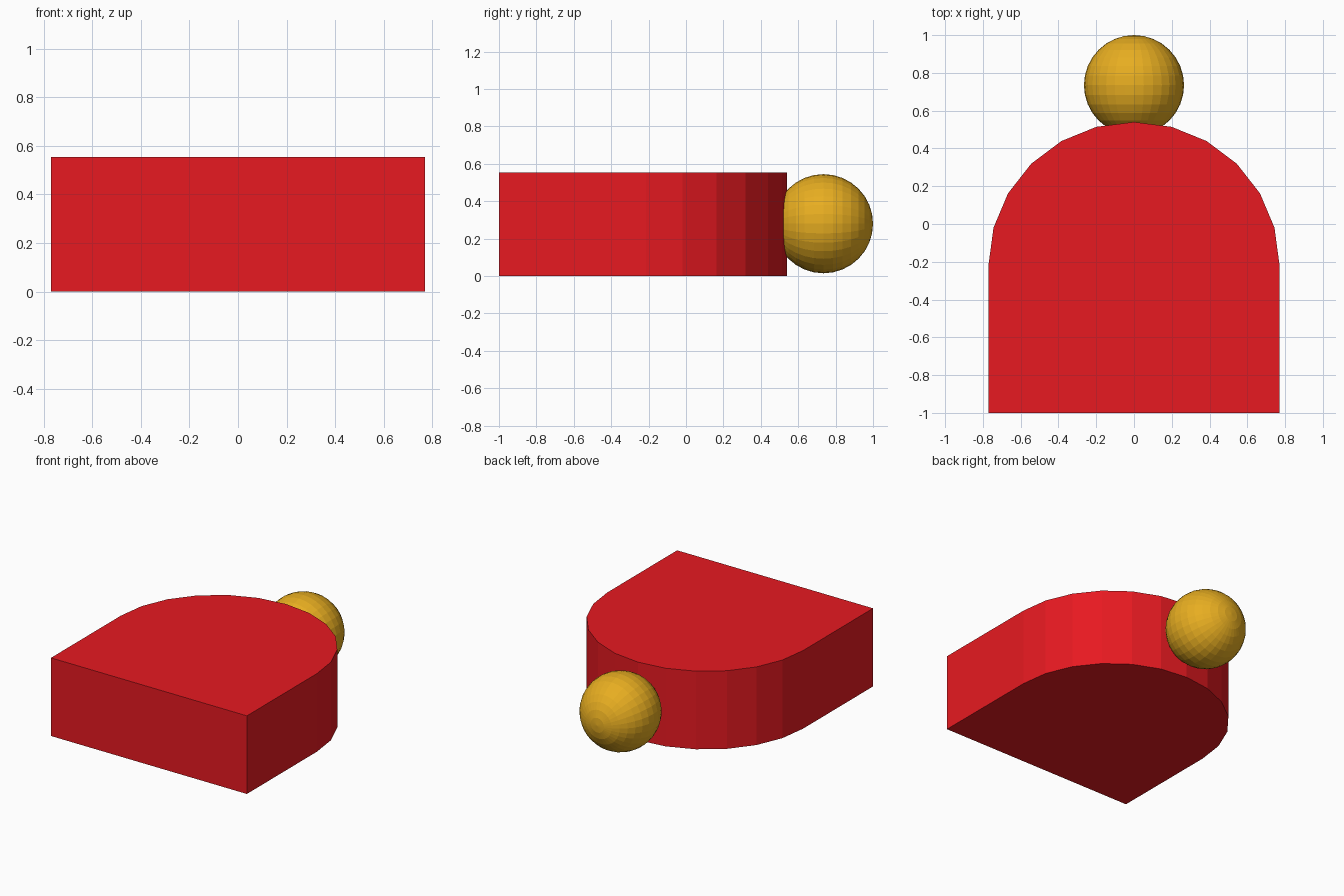
import bpy, bmesh
from math import sin, cos, pi, radians

if "Cube" in bpy.data.objects:
    bpy.data.objects.remove(bpy.data.objects["Cube"])


def paint(obj, name, color):
    mat = bpy.data.materials.new(name)
    mat.diffuse_color = color
    mat.use_nodes = True
    mat.node_tree.nodes["Principled BSDF"].inputs["Base Color"].default_value = mat.diffuse_color
    obj.data.materials.append(mat)


# Arched slab: straight sides and a 12-sided half-round back, extruded upwards
half_width, arc_y, arc_depth, height = 0.77, -0.215, 0.755, 0.555
outline = [(-half_width, -1), (half_width, -1)]
outline += [(half_width * cos(pi * i / 12), arc_y + arc_depth * sin(pi * i / 12))
            for i in range(13)]
bm = bmesh.new()
base = bm.faces.new([bm.verts.new((x, y, 0)) for x, y in outline])
top = bmesh.ops.extrude_face_region(bm, geom=[base], use_keep_orig=True)["geom"]
bmesh.ops.translate(bm, vec=(0, 0, height),
                    verts=[v for v in top if isinstance(v, bmesh.types.BMVert)])
bmesh.ops.recalc_face_normals(bm, faces=bm.faces)
mesh = bpy.data.meshes.new("arched_body")
bm.to_mesh(mesh)
bm.free()
body = bpy.data.objects.new("arched_body", mesh)
bpy.context.collection.objects.link(body)
paint(body, "red", (0.8, 0.01, 0.015, 1))

# Ball set into the middle of the rounded back, its pole facing backwards
bpy.ops.mesh.primitive_uv_sphere_add(segments=32, ring_count=16, radius=0.265,
                                     location=(0, 0.735, 0.28),
                                     rotation=(radians(-90), 0, 0))
ball = bpy.context.object
ball.name = "back_ball"
paint(ball, "amber", (0.8, 0.42, 0.015, 1))
